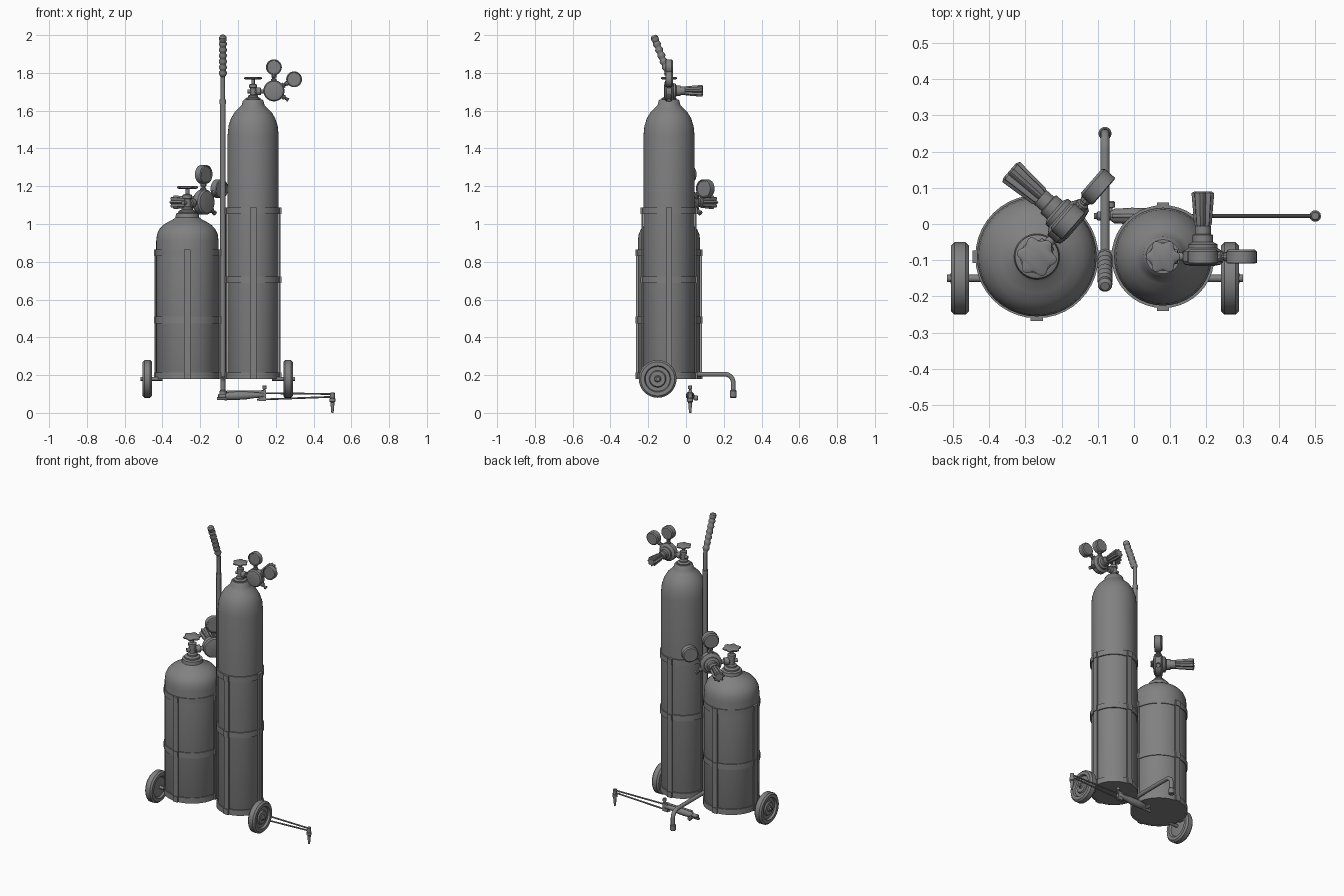
import bpy, bmesh, math
from mathutils import Vector, Matrix

cube = bpy.data.objects.get("Cube")
if cube:
    bpy.data.objects.remove(cube, do_unlink=True)

grey = bpy.data.materials.new("steel grey")
grey.use_nodes = True
colour = (0.22, 0.22, 0.22, 1)
grey.diffuse_color = colour
grey.node_tree.nodes["Principled BSDF"].inputs["Base Color"].default_value = colour


def finish(name, bm, matrix=Matrix()):
    bm.transform(matrix)
    bmesh.ops.recalc_face_normals(bm, faces=bm.faces)
    mesh = bpy.data.meshes.new(name)
    bm.to_mesh(mesh)
    bm.free()
    mesh.materials.append(grey)
    mesh.shade_smooth()
    mesh.set_sharp_from_angle(angle=math.radians(35))
    obj = bpy.data.objects.new(name, mesh)
    bpy.context.scene.collection.objects.link(obj)
    return obj


def lathe(name, base, axis, profile, segs=24, lobes=0, depth=0.0, matrix=Matrix(), closed=False):
    """Revolve (radius, distance) points along an axis; lobes flute the outline."""
    bm = bmesh.new()
    rings = []
    for r, d in profile:
        ring = []
        for i in range(segs):
            a = math.tau * i / segs
            k = r * (1 + depth * math.cos(lobes * a))
            ring.append(bm.verts.new((k * math.cos(a), k * math.sin(a), d)))
        rings.append(ring)
    pairs = list(zip(rings, rings[1:]))
    if closed:
        pairs.append((rings[-1], rings[0]))
    else:
        bm.faces.new(rings[0])
        bm.faces.new(rings[-1])
    for lo, hi in pairs:
        for i in range(segs):
            j = (i + 1) % segs
            bm.faces.new((lo[i], lo[j], hi[j], hi[i]))
    turn = Vector(axis).to_track_quat('Z', 'Y').to_matrix().to_4x4()
    return finish(name, bm, matrix @ Matrix.Translation(base) @ turn)


def rod(name, start, end, radius, segs=12, matrix=Matrix()):
    axis = Vector(end) - Vector(start)
    return lathe(name, start, axis, [(radius, 0), (radius, axis.length)], segs, matrix=matrix)


def box(name, centre, size, matrix=Matrix()):
    bm = bmesh.new()
    bmesh.ops.create_cube(bm, size=1)
    return finish(name, bm, matrix @ Matrix.Translation(centre) @ Matrix.Diagonal((*size, 1)))


def tube(name, points, radius):
    """Bent pipe along a poly curve."""
    curve = bpy.data.curves.new(name, 'CURVE')
    curve.dimensions = '3D'
    curve.bevel_depth = radius
    curve.bevel_resolution = 3
    curve.use_fill_caps = True
    spline = curve.splines.new('POLY')
    spline.points.add(len(points) - 1)
    for p, co in zip(spline.points, points):
        p.co = (*co, 1)
    curve.materials.append(grey)
    obj = bpy.data.objects.new(name, curve)
    bpy.context.scene.collection.objects.link(obj)


def cage(name, x, y, radius, heights):
    """Three straps, four upright bars and a lug at every crossing."""
    for z in heights:
        lathe(name + "_strap", (x, y, z), (0, 0, 1),
              [(radius - 0.012, -0.018), (radius, -0.018), (radius, 0.018), (radius - 0.012, 0.018)],
              40, closed=True)
    low, high = heights[0] - 0.018, heights[-1] + 0.018
    for i in range(4):
        m = Matrix.Translation((x, y, 0)) @ Matrix.Rotation(i * math.pi / 2, 4, 'Z')
        box(name + "_bar", (radius, 0, (low + high) / 2), (0.008, 0.034, high - low), m)
        for z in heights:
            box(name + "_lug", (radius + 0.002, 0, z), (0.012, 0.034, 0.036), m)


def regulator(name, place, angle, size):
    """Valve, hand wheel, regulator body, knob and two gauges."""
    m = Matrix.Translation(place) @ Matrix.Rotation(angle, 4, 'Z') @ Matrix.Scale(size, 4)
    up, back, out = (0, 0, 1), (0, 1, 0), (1, 0, 0)
    lathe(name + "_valve_stem", (0, 0, 0), up,
          [(0.04, -0.015), (0.04, 0.006), (0.026, 0.012), (0.026, 0.02), (0.016, 0.025), (0.016, 0.06),
           (0.021, 0.062), (0.021, 0.078), (0.009, 0.082), (0.009, 0.115)], 16, matrix=m)
    # hand wheel
    lathe(name + "_hand_wheel", (0, 0, 0.105), up,
          [(0.035, 0), (0.042, 0.004), (0.042, 0.01), (0.035, 0.014)], 48, 6, 0.13, m)
    # inlet
    lathe(name + "_inlet", (-0.03, 0, 0.042), out,
          [(0.01, 0), (0.01, 0.03), (0.012, 0.04), (0.012, 0.045), (0.02, 0.046), (0.02, 0.07),
           (0.011, 0.072), (0.011, 0.11)], 12, matrix=m)
    # body and adjusting knob
    lathe(name + "_body", (0.11, 0, 0.045), back,
          [(0.03, -0.026), (0.05, -0.022), (0.056, -0.014), (0.056, 0.014), (0.046, 0.02), (0.04, 0.024),
           (0.04, 0.034), (0.028, 0.04), (0.028, 0.06), (0.022, 0.062), (0.022, 0.085)], 28, matrix=m)
    lathe(name + "_knob", (0.11, 0, 0.045), back,
          [(0.016, 0.08), (0.021, 0.09), (0.027, 0.175), (0.02, 0.18)], 48, 8, 0.16, m)
    # gauges
    for gx, gz in ((0.11, 0.17), (0.217, 0.106)):
        axis = Vector((gx - 0.11, 0, gz - 0.045)).normalized()
        start = Vector((0.11, 0, 0.045)) + axis * 0.04
        lathe(name + "_gauge_stem", start, axis,
              [(0.015, 0), (0.015, 0.022), (0.009, 0.024), (0.009, 0.03), (0.013, 0.032), (0.013, 0.06)],
              10, matrix=m)
        lathe(name + "_gauge", (gx, 0, gz), back,
              [(0.035, -0.015), (0.037, -0.019), (0.042, -0.017), (0.042, 0.014), (0.036, 0.02)],
              28, matrix=m)
    # outlet nipple
    lathe(name + "_outlet", (0.145, 0, 0.022), (0.85, 0, -0.53),
          [(0.013, 0), (0.013, 0.026), (0.008, 0.028), (0.008, 0.042), (0.011, 0.043), (0.011, 0.05)],
          10, matrix=m)


# gas cylinders
BOTTOM = 0.18
TANK_Y = -0.09
lathe("short_cylinder", (-0.268, TANK_Y, 0), (0, 0, 1),
      [(0.16, BOTTOM), (0.165, 0.19), (0.165, 0.91), (0.161, 0.945), (0.149, 0.972), (0.128, 0.995),
       (0.1, 1.012), (0.075, 1.025), (0.063, 1.035), (0.06, 1.055), (0.05, 1.06)], 40)
lathe("tall_cylinder", (0.08, TANK_Y, 0), (0, 0, 1),
      [(0.131, BOTTOM), (0.135, 0.19), (0.135, 1.47), (0.13, 1.52), (0.117, 1.56), (0.098, 1.592),
       (0.074, 1.615), (0.06, 1.63), (0.055, 1.652), (0.047, 1.66)], 40)
cage("short_cage", -0.268, TANK_Y, 0.17, (0.197, 0.492, 0.848))
cage("tall_cage", 0.08, TANK_Y, 0.142, (0.197, 0.705, 1.07))
regulator("tall_regulator", (0.08, TANK_Y, 1.66), 0, 1.0)
regulator("short_regulator", (-0.268, TANK_Y, 1.062), math.radians(49), 1.18)

# pull handle with ribbed grip and rear foot
PX, PY = -0.08, -0.085
tube("handle_pole", [(PX, PY, 0.19), (PX, PY, 1.65)], 0.015)
tube("handle_neck", [(PX, PY, 1.64), (PX, PY, 1.77), (PX, PY - 0.006, 1.8), (PX, PY - 0.02, 1.835)], 0.012)
lathe("pole_collar", (PX, PY, 1.635), (0, 0, 1), [(0.017, 0), (0.017, 0.025)], 16)
grip = [(0.014, 0)]
for i in range(6):
    grip += [(0.016, 0.033 * i + 0.004), (0.021, 0.033 * i + 0.014), (0.021, 0.033 * i + 0.022), (0.016, 0.033 * i + 0.032)]
grip += [(0.02, 0.207), (0.02, 0.222), (0.012, 0.232)]
lathe("handle_grip", (PX, PY - 0.003, 1.782), (0, -0.36, 0.93), grip, 20)
bend = [(PX, 0.205 + 0.045 * math.sin(a), 0.16 + 0.045 * math.cos(a))
        for a in [i * math.pi / 12 for i in range(7)]]
tube("rear_foot", [(PX, PY, 0.205)] + bend + [(PX, 0.25, 0.09)], 0.013)
lathe("foot_cap", (PX, 0.25, 0.08), (0, 0, 1), [(0.014, 0), (0.018, 0.004), (0.018, 0.035), (0.014, 0.04)], 16)

# wheels on stub axles
for side, wx, inner in ((-1, -0.48, -0.4), (1, 0.265, 0.18)):
    lathe("wheel", (wx, -0.15, 0.18), (side, 0, 0),
          [(0.03, -0.02), (0.062, -0.014), (0.07, -0.025), (0.09, -0.025), (0.1, -0.015), (0.1, 0.015),
           (0.09, 0.025), (0.07, 0.025), (0.065, 0.012), (0.045, 0.012), (0.04, 0.02), (0.018, 0.02),
           (0.014, 0.026)], 32)
    rod("axle", (inner, -0.15, 0.18), (wx + side * 0.036, -0.15, 0.18), 0.01)

# cutting torch
TY = 0.022
lathe("torch_handle", (-0.105, TY, 0.088), (1, 0, 0.03),
      [(0.008, 0), (0.012, 0.004), (0.012, 0.04), (0.02, 0.05), (0.023, 0.1), (0.021, 0.15),
       (0.015, 0.2), (0.015, 0.235), (0.009, 0.245)], 14)
rod("torch_hose_tail", (-0.11, TY, 0.075), (-0.04, TY, 0.075), 0.008)
rod("torch_lever", (-0.06, TY, 0.112), (0.14, TY, 0.114), 0.006)
for z, end in ((0.105, 0.1), (0.07, 0.085)):
    rod("torch_pipe", (0.1, TY, z), (0.5, TY, end), 0.005, 10)
box("torch_block", (0.13, TY, 0.09), (0.035, 0.02, 0.055))
lathe("torch_top_knob", (0.14, TY, 0.1), (0, 0, 1),
      [(0.006, 0), (0.006, 0.025), (0.011, 0.027), (0.011, 0.042), (0.008, 0.046)], 12)
lathe("torch_side_knob", (-0.065, TY, 0.078), (0, 1, 0),
      [(0.006, 0), (0.006, 0.022), (0.013, 0.024), (0.013, 0.038), (0.009, 0.042)], 12)
lathe("torch_tip", (0.5, TY, 0.108), (0, 0, -1),
      [(0.01, 0), (0.013, 0.004), (0.013, 0.03), (0.016, 0.032), (0.016, 0.048), (0.011, 0.052),
       (0.006, 0.108)], 14)
